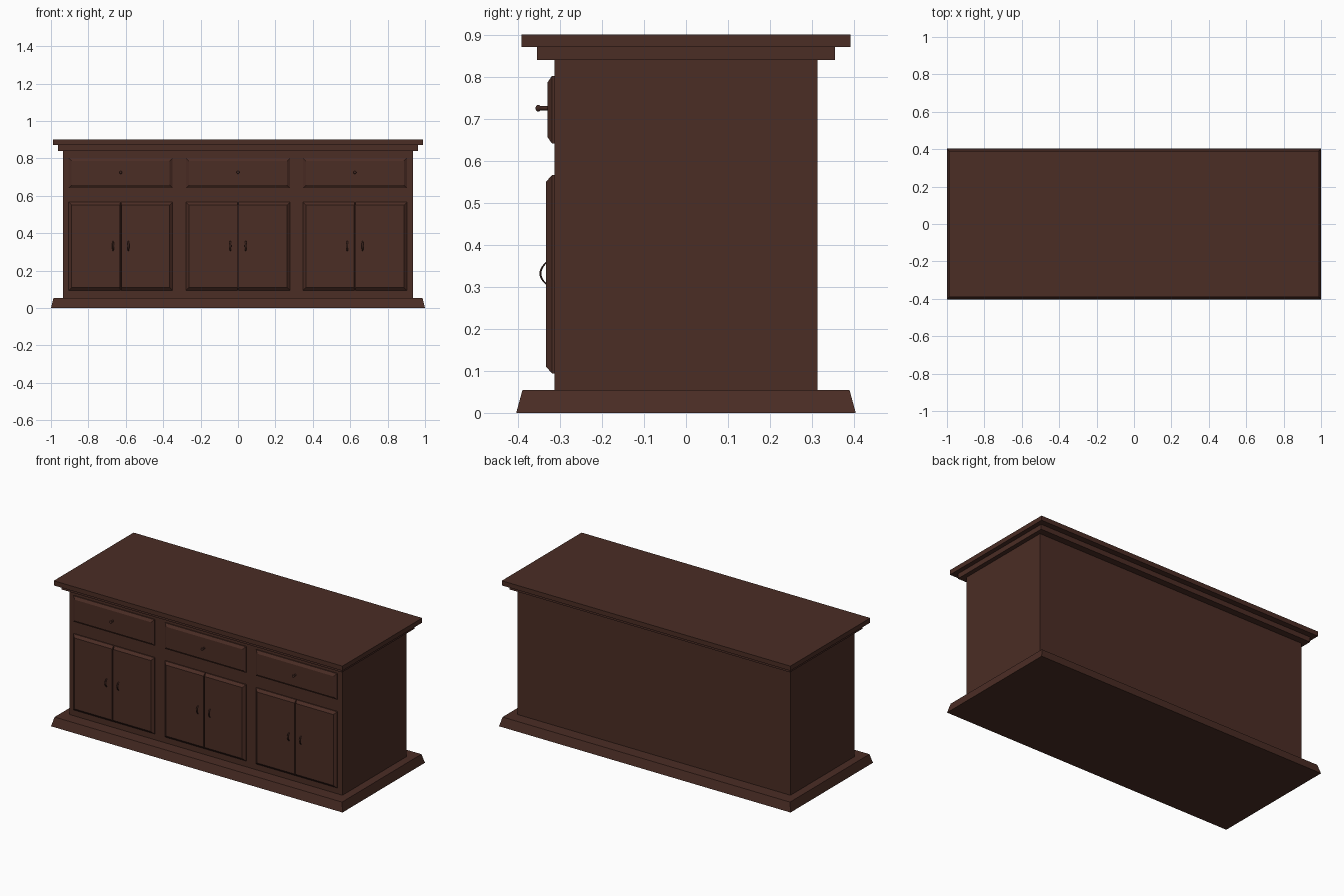
import bpy, bmesh, math

if "Cube" in bpy.data.objects:
    bpy.data.objects.remove(bpy.data.objects["Cube"])

wood = bpy.data.materials.new("dark_walnut")
wood.diffuse_color = (0.070, 0.026, 0.018, 1)
wood.use_nodes = True
wood.node_tree.nodes["Principled BSDF"].inputs["Base Color"].default_value = wood.diffuse_color
metal = bpy.data.materials.new("dark_brown_handle")
metal.diffuse_color = (0.055, 0.022, 0.016, 1)
metal.use_nodes = True
metal.node_tree.nodes["Principled BSDF"].inputs["Base Color"].default_value = metal.diffuse_color


def finish(bm, name, mat, smooth=False):
    bmesh.ops.recalc_face_normals(bm, faces=bm.faces)
    me = bpy.data.meshes.new(name)
    bm.to_mesh(me)
    bm.free()
    me.materials.append(mat)
    for p in me.polygons:
        p.use_smooth = smooth
    ob = bpy.data.objects.new(name, me)
    bpy.context.collection.objects.link(ob)
    return ob


def loft(name, rings, mat, smooth=False):
    """Skin matching rings of points and cap both ends."""
    bm = bmesh.new()
    vs = [[bm.verts.new(p) for p in r] for r in rings]
    n = len(rings[0])
    for a, b in zip(vs, vs[1:]):
        for i in range(n):
            j = (i + 1) % n
            bm.faces.new((a[i], a[j], b[j], b[i]))
    bm.faces.new(vs[0])
    bm.faces.new(vs[-1])
    return finish(bm, name, mat, smooth)


def slab(name, x0, y0, z0, x1, y1, z1):
    def rect(x, y, z):
        return [(-x, -y, z), (x, -y, z), (x, y, z), (-x, y, z)]
    return loft(name, [rect(x0, y0, z0), rect(x1, y1, z1)], wood)


def panel(name, xa, xb, za, zb, front, bl, br):
    """Front panel with a chamfered border; bl, br are the side chamfers."""
    def rect(l, r, t, y):
        return [(xa + l, y, za + t), (xb - r, y, za + t),
                (xb - r, y, zb - t), (xa + l, y, zb - t)]
    return loft(name, [rect(0, 0, 0, -0.310), rect(0, 0, 0, -0.319),
                       rect(bl, br, 0.016, front)], wood)


# Carcass, plinth and stepped top
slab("plinth", 1.0, 0.404, 0, 0.986, 0.389, 0.055)
slab("body", 0.936, 0.313, 0.05, 0.936, 0.313, 0.845)
slab("cornice", 0.963, 0.355, 0.84, 0.963, 0.355, 0.872)
slab("top_board", 0.99, 0.391, 0.871, 0.99, 0.391, 0.90)


def knob(name, cx, cz):
    prof = [(-0.327, 0.006), (-0.333, 0.005), (-0.346, 0.005), (-0.350, 0.008),
            (-0.354, 0.008), (-0.357, 0.005), (-0.358, 0.002)]
    ang = [math.tau * i / 16 for i in range(16)]
    ob = loft(name, [[(cx + r * math.cos(a), y, cz + r * math.sin(a)) for a in ang]
                     for y, r in prof], metal, True)
    return ob


def pull(name, cx, cz):
    # bowed grip, thickest in the middle
    rings = []
    for k in range(13):
        t = -1 + k / 6
        y = -0.331 - 0.0155 * (1 - t * t)
        w = 0.003 + 0.002 * (1 - t * t)
        z = cz + 0.027 * t
        rings.append([(cx + w * math.cos(a), y + 0.0025 * math.sin(a), z)
                      for a in (math.tau * i / 10 for i in range(10))])
    return loft(name, rings, metal, True)


# Three bays: a drawer over a pair of doors
for bay, cx in zip(("left", "middle", "right"), (-0.627, 0, 0.625)):
    h = 0.278
    panel(f"{bay}_drawer", cx - h, cx + h, 0.641, 0.802, -0.330, 0.016, 0.016)
    knob(f"{bay}_drawer_knob", cx, 0.725)
    panel(f"{bay}_bay_left_door", cx - h, cx - 0.002, 0.094, 0.566, -0.333, 0.016, 0.002)
    panel(f"{bay}_bay_right_door", cx + 0.002, cx + h, 0.094, 0.566, -0.333, 0.002, 0.016)
    for side, s in (("left", -1), ("right", 1)):
        pull(f"{bay}_bay_{side}_door_pull", cx + s * 0.041, 0.332)
